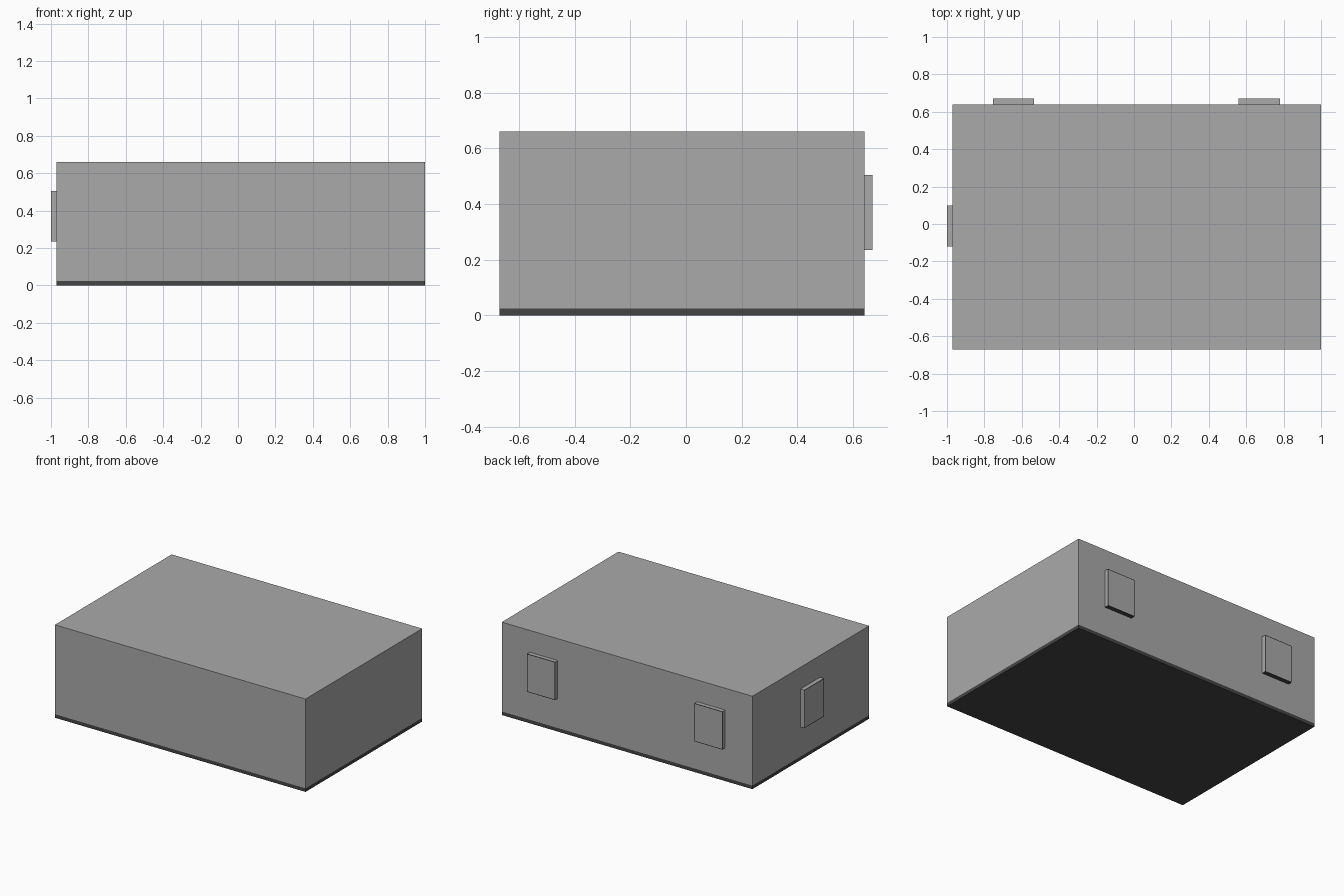
import bpy, bmesh
from mathutils import Vector

if "Cube" in bpy.data.objects:
    bpy.data.objects.remove(bpy.data.objects["Cube"])


def material(name, v):
    m = bpy.data.materials.new(name)
    m.diffuse_color = (v, v, v, 1)
    m.use_nodes = True
    m.node_tree.nodes["Principled BSDF"].inputs["Base Color"].default_value = m.diffuse_color
    return m


GREY = material("light_grey", 0.40)
DARK = material("dark_grey", 0.06)


def box_mesh(lo, hi):
    bm = bmesh.new()
    bmesh.ops.create_cube(bm, size=1)
    lo, hi = Vector(lo), Vector(hi)
    for v in bm.verts:
        v.co = Vector([(lo[i] + hi[i]) / 2 + v.co[i] * (hi[i] - lo[i]) for i in range(3)])
    bm.normal_update()
    return bm


def finish(bm, name):
    me = bpy.data.meshes.new(name)
    bm.to_mesh(me)
    bm.free()
    me.materials.append(GREY)
    me.materials.append(DARK)
    ob = bpy.data.objects.new(name, me)
    bpy.context.collection.objects.link(ob)
    return ob


# main block with a dark band and underside
STRIP = 0.025
bm = box_mesh((-0.97, -0.67, 0), (1.0, 0.64, 0.66))
bmesh.ops.bisect_plane(bm, geom=bm.verts[:] + bm.edges[:] + bm.faces[:],
                       plane_co=(0, 0, STRIP), plane_no=(0, 0, 1))
for f in bm.faces:
    f.material_index = int(f.calc_center_median().z < STRIP)
finish(bm, "main_block")


# wall plates: dark underside and a thin dark edge around the outer face
def plate(name, lo, hi, out):
    bm = box_mesh(lo, hi)
    out = Vector(out)
    for f in bm.faces:
        f.material_index = int(f.normal.z < -0.5)
    # the hidden side against the wall is left out
    bmesh.ops.delete(bm, geom=[f for f in bm.faces if f.normal.dot(out) < -0.5],
                     context='FACES_ONLY')
    face = [f for f in bm.faces if f.normal.dot(out) > 0.5]
    rim = bmesh.ops.inset_region(bm, faces=face, thickness=0.006, use_boundary=True)
    for f in rim["faces"]:
        f.material_index = 1
    finish(bm, name)


Z0, Z1 = 0.235, 0.505
for name, x in (("back_plate_left", -0.755), ("back_plate_right", 0.56)):
    plate(name, (x, 0.64, Z0), (x + 0.22, 0.67, Z1), (0, 1, 0))
plate("side_plate", (-1.0, -0.12, Z0), (-0.97, 0.10, Z1), (-1, 0, 0))
